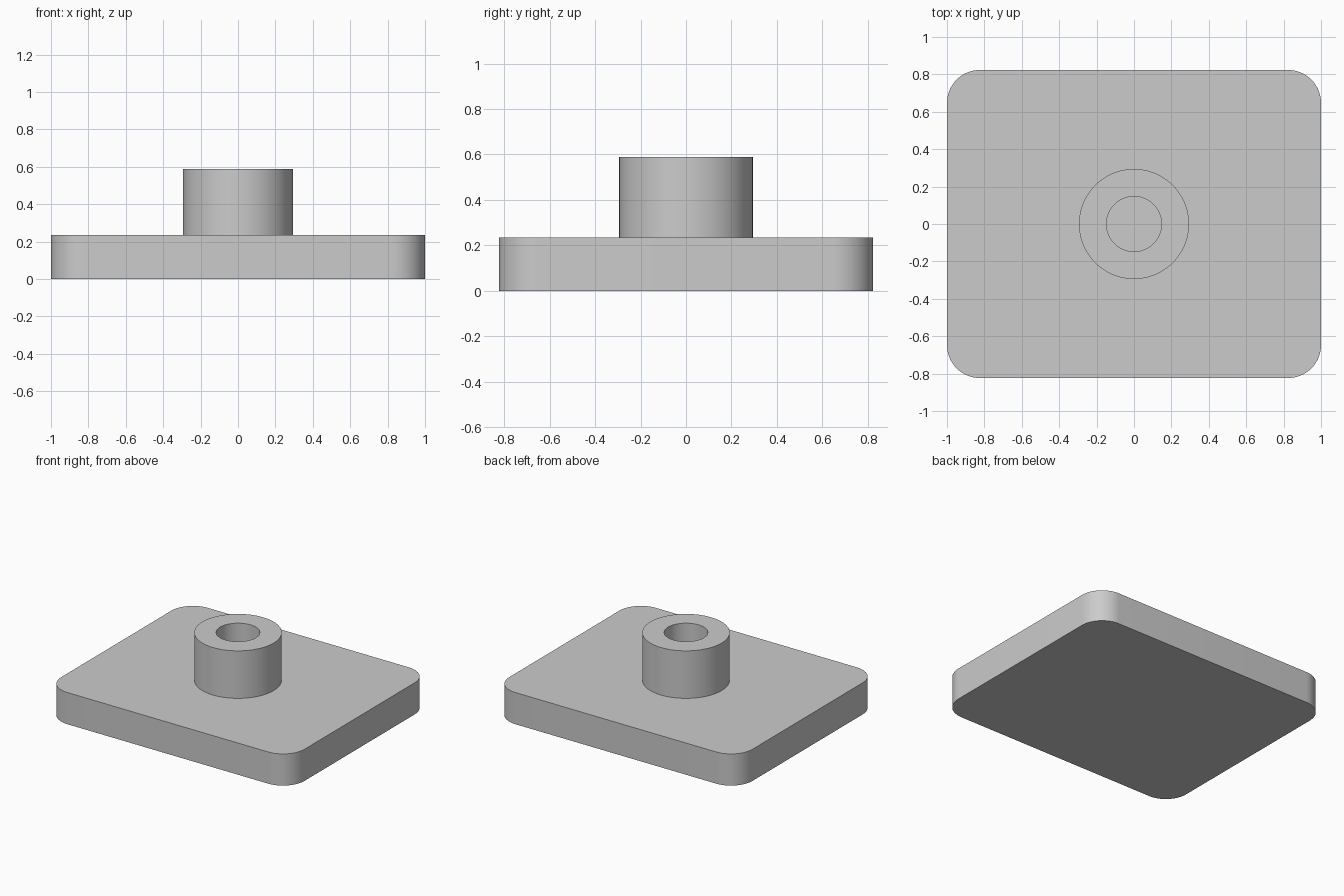
import bpy, bmesh
from math import radians, cos, sin, pi

cube = bpy.data.objects.get("Cube")
if cube:
    bpy.data.objects.remove(cube, do_unlink=True)

U = 2 / 85                       # one design unit
LENGTH, WIDTH, THICK = 85 * U, 70 * U, 10 * U
CORNER = 7.5 * U
BOSS_R, HOLE_R, BOSS_H = 12.5 * U, 6.25 * U, 15 * U

grey = bpy.data.materials.new("plain grey")
grey.use_nodes = True
colour = (0.6, 0.6, 0.6, 1)
grey.diffuse_color = colour
grey.node_tree.nodes["Principled BSDF"].inputs["Base Color"].default_value = colour


def finish(name, bm):
    bmesh.ops.recalc_face_normals(bm, faces=bm.faces[:])
    mesh = bpy.data.meshes.new(name)
    bm.to_mesh(mesh)
    bm.free()
    mesh.materials.append(grey)
    obj = bpy.data.objects.new(name, mesh)
    bpy.context.collection.objects.link(obj)
    bpy.ops.object.select_all(action='DESELECT')
    obj.select_set(True)
    bpy.context.view_layer.objects.active = obj
    bpy.ops.object.shade_smooth_by_angle(angle=radians(30))
    return obj


# Base plate: a box with rounded vertical edges
bm = bmesh.new()
bmesh.ops.create_cube(bm, size=1)
for v in bm.verts:
    v.co = (v.co.x * LENGTH, v.co.y * WIDTH, (v.co.z + 0.5) * THICK)
uprights = [e for e in bm.edges
            if abs(e.verts[0].co.z - e.verts[1].co.z) > THICK / 2]
bmesh.ops.bevel(bm, geom=uprights, offset=CORNER, segments=16,
                profile=0.5, affect='EDGES')
finish("base_plate", bm)

# Hollow boss: a tube seated slightly into the plate, which floors the hole
bm = bmesh.new()
SIDES = 96
low, high = THICK - 0.01, THICK + BOSS_H
profile = [(HOLE_R, low), (BOSS_R, low), (BOSS_R, high), (HOLE_R, high)]
rings = []
for r, z in profile:
    rings.append([bm.verts.new((r * cos(2 * pi * i / SIDES),
                                r * sin(2 * pi * i / SIDES), z))
                  for i in range(SIDES)])
for k, ring in enumerate(rings):
    after = rings[(k + 1) % len(rings)]
    for i in range(SIDES):
        j = (i + 1) % SIDES
        bm.faces.new((ring[i], ring[j], after[j], after[i]))
finish("hollow_boss", bm)
